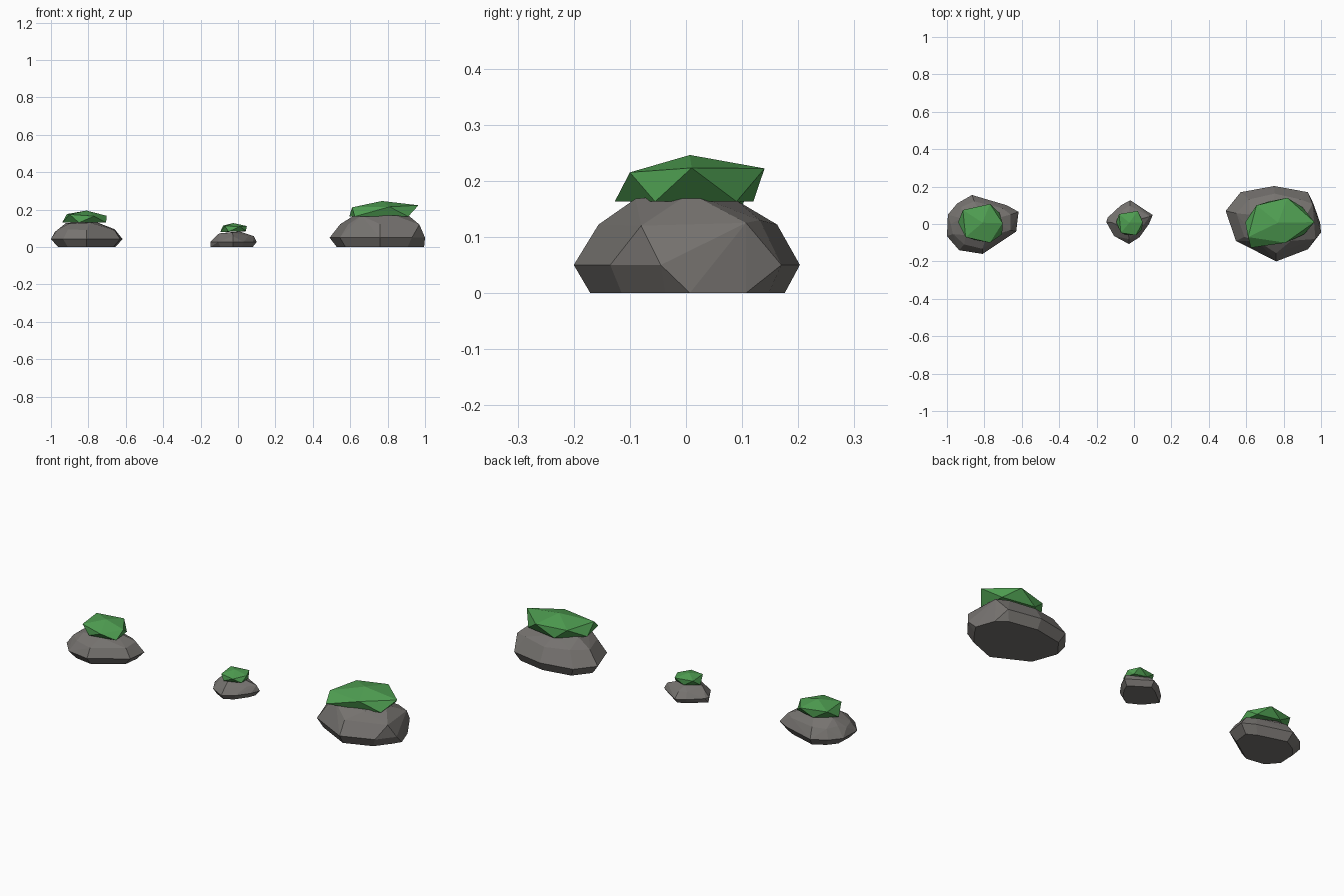
import bpy, bmesh, math


def material(name, rgb):
    m = bpy.data.materials.new(name)
    m.diffuse_color = (*rgb, 1)
    return m


STONE = material("stone grey", (0.18, 0.17, 0.16))
MOSS = material("moss green", (0.08, 0.35, 0.085))


def finish(bm, name, mat):
    bmesh.ops.recalc_face_normals(bm, faces=bm.faces)
    me = bpy.data.meshes.new(name)
    bm.to_mesh(me)
    bm.free()
    me.materials.append(mat)
    bpy.context.collection.objects.link(bpy.data.objects.new(name, me))


def rock(name, centre, outline, z_mid, layers, extras):
    """Faceted stone: hull of the widest outline, scaled layers and a few corners."""
    cx, cy = centre
    pts = [(x, y, z_mid) for x, y in outline] + extras
    for scale, z, skip in layers:
        for x, y in outline[skip::2] if skip is not None else outline:
            pts.append((cx + (x - cx) * scale, cy + (y - cy) * scale, z))
    bm = bmesh.new()
    for p in pts:
        bm.verts.new(p)
    res = bmesh.ops.convex_hull(bm, input=bm.verts)
    junk = {v for v in res["geom_interior"] + res["geom_unused"]
            if isinstance(v, bmesh.types.BMVert)}
    bmesh.ops.delete(bm, geom=list(junk), context='VERTS')
    bmesh.ops.dissolve_limit(bm, angle_limit=math.radians(4),
                             verts=bm.verts, edges=bm.edges)
    finish(bm, name, STONE)


def moss(name, peak, upper, lower):
    """Icosahedron-like cap: peak, five upper and five lower corners, flat base."""
    bm = bmesh.new()
    top = bm.verts.new(peak)
    up = [bm.verts.new(p) for p in upper]
    lo = [bm.verts.new(p) for p in lower]
    for i in range(5):
        j = (i + 1) % 5
        bm.faces.new((top, up[i], up[j]))
        bm.faces.new((up[i], lo[i], up[j]))
        bm.faces.new((lo[i], lo[j], up[j]))
    bm.faces.new(lo[::-1])
    finish(bm, name, MOSS)


# Large stone on the right
rock("large_rock", (0.76, 0.01),
     [(0.49, 0.07), (0.57, 0.17), (0.75, 0.203), (0.93, 0.17), (1.0, -0.045),
      (0.93, -0.135), (0.76, -0.2), (0.63, -0.137), (0.545, -0.09)],
     0.05, [(0.86, 0, None), (0.79, 0.122, 0), (0.76, 0.13, 1)],
     [(0.995, 0.007, 0), (0.96, 0.107, 0), (0.53, 0.05, 0),
      (0.97, -0.08, 0.12), (0.955, 0.107, 0.125), (0.90, 0.007, 0.178),
      (0.62, 0.05, 0.168), (0.66, -0.09, 0.168), (0.84, -0.09, 0.168),
      (0.74, 0.09, 0.165)])
moss("large_moss", (0.77, 0.007, 0.246),
     [(0.965, 0.01, 0.223), (0.82, 0.14, 0.222), (0.655, 0.10, 0.215),
      (0.61, -0.07, 0.212), (0.81, -0.10, 0.215)],
     [(0.90, 0.09, 0.163), (0.72, 0.12, 0.163), (0.595, 0.01, 0.163),
      (0.625, -0.127, 0.163), (0.91, -0.055, 0.163)])

# Medium stone on the left
rock("medium_rock", (-0.81, 0.0),
     [(-0.866, 0.155), (-0.68, 0.10), (-0.617, 0.065), (-0.63, -0.04),
      (-0.705, -0.09), (-0.81, -0.16), (-0.935, -0.14), (-1.0, -0.065),
      (-0.995, 0.05), (-0.945, 0.11)],
     0.042, [(0.80, 0, None), (0.83, 0.09, 1), (0.78, 0.095, 0)],
     [(-0.98, 0.0, 0.08), (-0.92, 0.03, 0.128), (-0.90, -0.06, 0.125),
      (-0.77, 0.02, 0.138), (-0.83, 0.07, 0.13), (-0.79, -0.07, 0.13)])
moss("medium_moss", (-0.81, 0.007, 0.195),
     [(-0.703, 0.005, 0.167), (-0.77, 0.107, 0.172), (-0.915, 0.075, 0.176),
      (-0.90, -0.07, 0.174), (-0.77, -0.10, 0.165)],
     [(-0.72, 0.06, 0.13), (-0.84, 0.09, 0.13), (-0.94, 0.01, 0.13),
      (-0.85, -0.085, 0.13), (-0.705, -0.055, 0.13)])

# Small stone in the middle
rock("small_rock", (-0.025, 0.0),
     [(-0.02, 0.127), (0.10, 0.048), (0.08, 0.0), (0.03, -0.07),
      (-0.027, -0.107), (-0.107, -0.064), (-0.148, 0.01), (-0.14, 0.035),
      (-0.07, 0.10)],
     0.027, [(0.83, 0, None), (0.76, 0.058, 0)],
     [(-0.147, 0.015, 0), (0.085, 0.04, 0.058), (-0.10, 0.0, 0.073),
      (0.01, 0.02, 0.083), (-0.03, 0.05, 0.08), (-0.03, -0.05, 0.078)])
moss("small_moss", (-0.025, 0.007, 0.128),
     [(0.047, 0.01, 0.112), (0.02, 0.07, 0.112), (-0.08, 0.053, 0.114),
      (-0.07, -0.047, 0.112), (0.01, -0.06, 0.11)],
     [(0.035, 0.04, 0.082), (-0.03, 0.06, 0.082), (-0.095, 0.01, 0.08),
      (-0.05, -0.055, 0.082), (0.042, -0.03, 0.085)])
